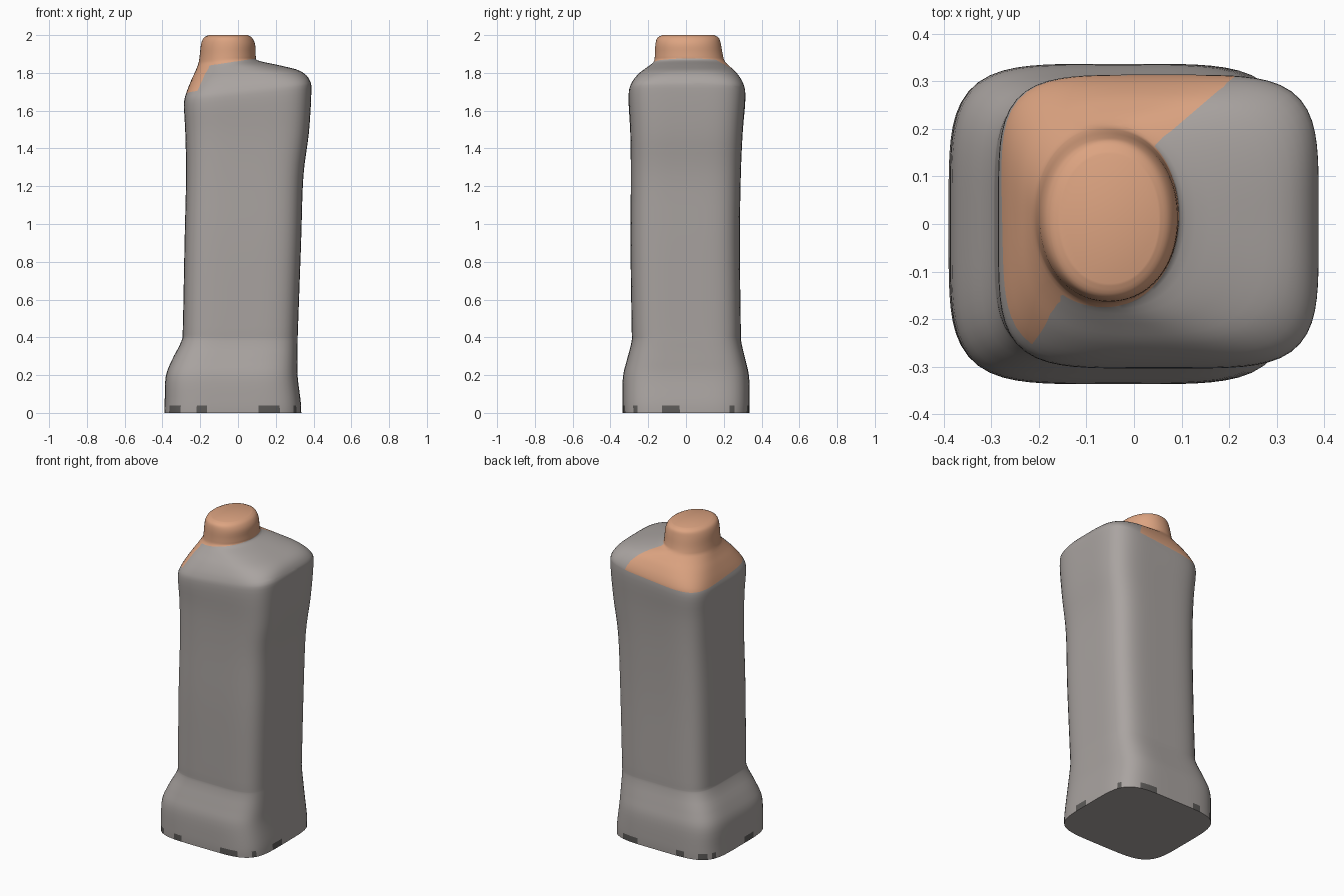
import bpy
import bmesh
import math
from mathutils import Vector

cube = bpy.data.objects.get("Cube")
if cube:
    bpy.data.objects.remove(cube, do_unlink=True)

SEGMENTS = 96
STEPS = 4

# Cross-sections: z at left edge, z at right edge, x range, y range
SECTIONS = [
    (0, 0, -.39, .335, -.335, .335),
    (.06, .06, -.388, .332, -.337, .337),
    (.19, .19, -.383, .316, -.334, .334),
    (.28, .28, -.35, .315, -.313, .315),
    (.38, .38, -.3, .316, -.288, .292),
    (.46, .46, -.292, .318, -.288, .29),
    (.9, .9, -.283, .334, -.294, .285),
    (1.25, 1.25, -.275, .346, -.292, .29),
    (1.48, 1.48, -.279, .375, -.295, .3),
    (1.63, 1.69, -.286, .388, -.304, .314),
    (1.69, 1.76, -.275, .38, -.293, .306),
    (1.76, 1.81, -.248, .33, -.255, .275),
    (1.81, 1.84, -.225, .22, -.21, .24),
    (1.85, 1.865, -.21, .108, -.172, .208),
    (1.89, 1.89, -.203, .094, -.165, .196),
    (1.95, 1.95, -.196, .091, -.162, .185),
    (1.985, 1.985, -.182, .075, -.152, .174),
    (2, 2, -.155, .052, -.125, .148),
]


def make_material(name, rgb):
    mat = bpy.data.materials.new(name)
    mat.use_nodes = True
    mat.diffuse_color = (*rgb, 1)
    mat.node_tree.nodes["Principled BSDF"].inputs["Base Color"].default_value = (*rgb, 1)
    return mat


def spline(a, b, c, d, t):
    """Smooth curve value between b and c."""
    return b + t * ((c - a) + t * ((2 * a - 5 * b + 4 * c - d) + t * (3 * (b - c) + d - a))) / 2


def smooth_sections(rows):
    result = []
    for i in range(len(rows) - 1):
        near = [rows[max(i - 1, 0)], rows[i], rows[i + 1], rows[min(i + 2, len(rows) - 1)]]
        for step in range(STEPS):
            result.append([spline(*vals, step / STEPS) for vals in zip(*near)])
    return result + [rows[-1]]


def add_ring(bm, section):
    """One rounded-rectangle ring, turning into an oval at the cap."""
    z_left, z_right, x0, x1, y0, y1 = section
    blend = min(max((z_left - 1.68) / .17, 0), 1)
    power = 4.6 + blend * (2.1 - 4.6)
    ring = []
    for i in range(SEGMENTS):
        angle = math.tau * (i + .5) / SEGMENTS
        c, s = math.cos(angle), math.sin(angle)
        radius = (abs(c) ** power + abs(s) ** power) ** (-1 / power)
        u, v = c * radius, s * radius
        ring.append(bm.verts.new((
            (x0 + x1) / 2 + u * (x1 - x0) / 2,
            (y0 + y1) / 2 + v * (y1 - y0) / 2,
            z_left + (z_right - z_left) * (u + 1) / 2)))
    return ring


def cut(bm, point, normal, keep):
    """Score a line across the faces chosen by the keep rule."""
    faces = [f for f in bm.faces if keep(f.calc_center_median())]
    geom = {e for f in faces for e in f.edges} | {v for f in faces for v in f.verts}
    bmesh.ops.bisect_plane(bm, geom=list(geom) + faces, dist=.0005,
                           plane_co=point, plane_no=normal)


# Bottle: one continuous loft from the flared foot to the cap
bm = bmesh.new()
rings = [add_ring(bm, s) for s in smooth_sections(SECTIONS)]
for low, high in zip(rings, rings[1:]):
    for i in range(SEGMENTS):
        j = (i + 1) % SEGMENTS
        bm.faces.new((low[i], low[j], high[j], high[i]))
bm.faces.new(rings[0][::-1])
bm.faces.new(rings[-1])

# Boundaries of the coloured shoulder patch and cap
BACK_POINT, BACK_NORMAL = Vector((.06, .18, 0)), Vector((-.12, .14, 0))
FRONT_POINT, FRONT_NORMAL = Vector((-.15, -.15, 0)), Vector((-.11, .07, 0))
CAP_POINT, CAP_NORMAL = Vector((0, 0, 1.862)), Vector((-.15, 0, 1))
PATCH_POINT, PATCH_NORMAL = Vector((-.28, .3, 1.665)), Vector((-.1, .06, 1))

cut(bm, CAP_POINT, CAP_NORMAL, lambda p: 1.75 < p.z < 1.95)
cut(bm, PATCH_POINT, PATCH_NORMAL, lambda p: 1.55 < p.z < 1.8)
cut(bm, BACK_POINT, BACK_NORMAL, lambda p: 1.6 < p.z < 1.9 and p.y > .02)
cut(bm, FRONT_POINT, FRONT_NORMAL, lambda p: 1.6 < p.z < 1.9 and p.y < .02)


def is_above(p, point, normal):
    return (p - point).dot(normal) > 0


def is_orange(p):
    if is_above(p, CAP_POINT, CAP_NORMAL):
        return True
    if not is_above(p, PATCH_POINT, PATCH_NORMAL):
        return False
    if p.y > .02:
        return is_above(p, BACK_POINT, BACK_NORMAL)
    return is_above(p, FRONT_POINT, FRONT_NORMAL)


# Dark scuffs along the bottom edge
FRONT_SCUFFS = [(-.34, -.31), (-.21, -.16), (.11, .21), (.29, .33)]
SIDE_SCUFFS = [(-.28, -.25), (-.12, -.03), (.22, .26)]


def is_scuff(p, normal):
    if p.z > .045 or normal.z < -.5:
        return False
    if abs(normal.y) > abs(normal.x):
        return any(a < p.x < b for a, b in FRONT_SCUFFS)
    return any(a < p.y < b for a, b in SIDE_SCUFFS)


bm.normal_update()
for face in bm.faces:
    center = face.calc_center_median()
    if is_orange(center):
        face.material_index = 1
    elif is_scuff(center, face.normal):
        face.material_index = 2

mesh = bpy.data.meshes.new("bottle")
bm.to_mesh(mesh)
bm.free()
mesh.materials.append(make_material("warm_grey", (.40, .37, .355)))
mesh.materials.append(make_material("soft_orange", (.72, .37, .22)))
mesh.materials.append(make_material("dark_grey", (.11, .105, .1)))
bottle = bpy.data.objects.new("bottle", mesh)
bpy.context.collection.objects.link(bottle)

# Smooth shading with a crisp foot edge
bpy.ops.object.select_all(action="DESELECT")
bottle.select_set(True)
bpy.context.view_layer.objects.active = bottle
bpy.ops.object.shade_smooth_by_angle(angle=math.radians(45))
